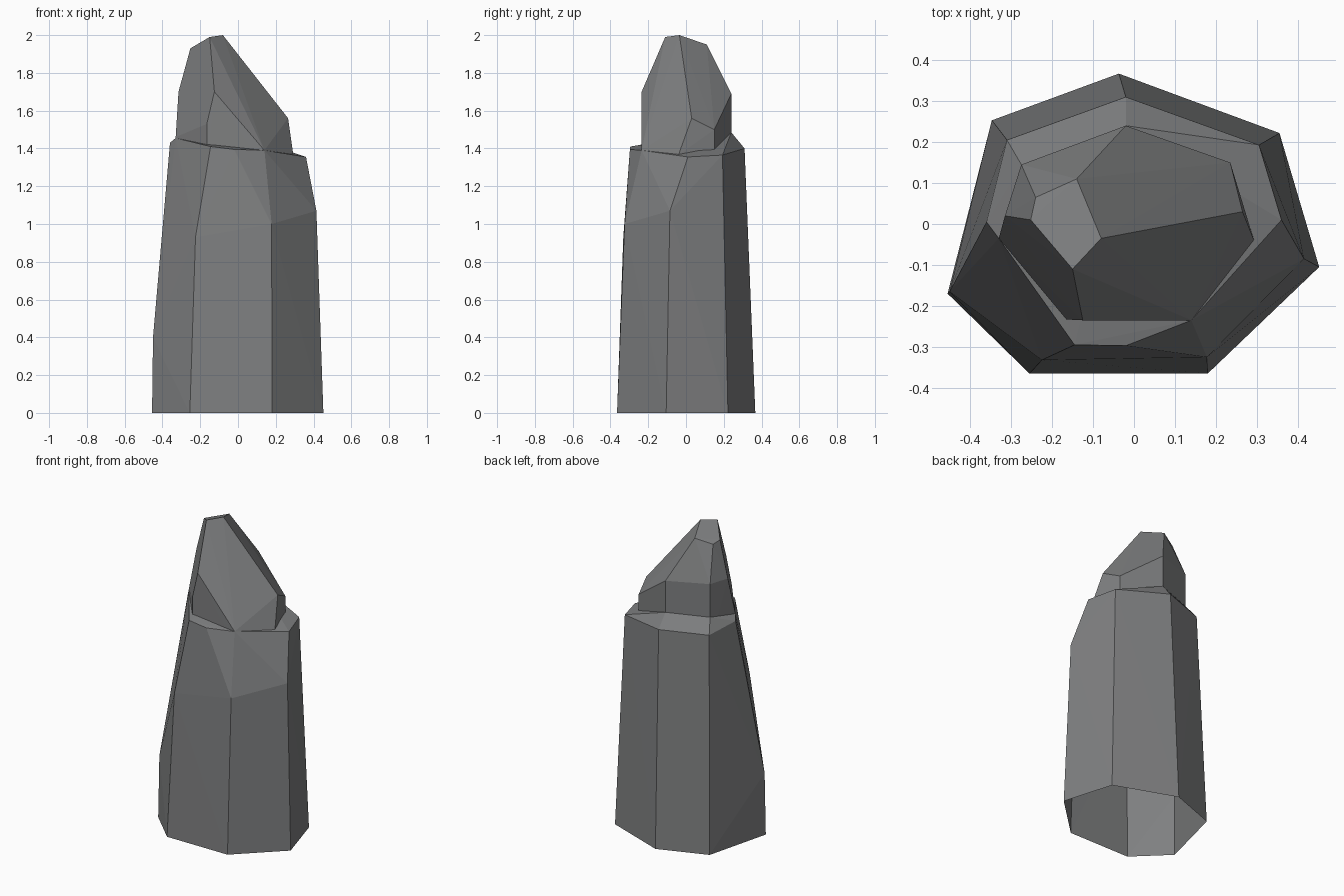
import bpy, bmesh

if "Cube" in bpy.data.objects:
    bpy.data.objects.remove(bpy.data.objects["Cube"])

stone = bpy.data.materials.new("grey stone")
stone.diffuse_color = (0.21, 0.214, 0.218, 1)
stone.use_nodes = True
stone.node_tree.nodes["Principled BSDF"].inputs["Base Color"].default_value = stone.diffuse_color


def faceted_block(name, points):
    """Chiselled convex stone block around a few corner points."""
    bm = bmesh.new()
    verts = [bm.verts.new(p) for p in points]
    res = bmesh.ops.convex_hull(bm, input=verts)
    loose = [v for v in bm.verts if not v.link_faces]
    bmesh.ops.delete(bm, geom=loose, context='VERTS')
    bmesh.ops.recalc_face_normals(bm, faces=bm.faces)
    mesh = bpy.data.meshes.new(name)
    bm.to_mesh(mesh)
    bm.free()
    mesh.materials.append(stone)
    obj = bpy.data.objects.new(name, mesh)
    bpy.context.collection.objects.link(obj)
    return obj


# lower column: seven-sided foot, chipped shoulders, sloping ledge
foot = [(-.455, -.17), (-.255, -.365), (.18, -.365), (.452, -.105),
        (.355, .222), (-.037, .367), (-.347, .253)]
shoulder = [(-.45, -.165, .4), (-.225, -.332, .93), (.178, -.325, 1.0), (.415, -.085, 1.07)]
rim = [(-.36, .005, 1.43), (-.145, -.295, 1.41), (-.02, -.297, 1.395), (.14, -.235, 1.39),
       (.36, .01, 1.355), (.305, .193, 1.365), (-.02, .31, 1.40), (-.31, .205, 1.40)]
ledge = [(-.33, -.035, 1.455), (-.165, -.23, 1.42), (.235, .15, 1.375),
         (-.02, .24, 1.485), (-.275, .145, 1.485)]
column = faceted_block("stone_pillar", [(x, y, 0) for x, y in foot] + shoulder + rim + ledge)

# upper spire: straight sides, belly ring, slanted crown
spire_foot = [(-.165, -.232), (.14, -.235), (.293, -.04), (.235, .15),
              (-.02, .24), (-.275, .145), (-.33, -.035)]
belly = [(-.165, -.233, 1.53), (-.125, -.235, 1.70), (.14, -.235, 1.39), (.293, -.04, 1.365),
         (.265, .03, 1.56), (.235, .15, 1.50), (-.02, .24, 1.69), (-.275, .145, 1.70),
         (-.315, .02, 1.70), (-.33, -.035, 1.46)]
crown = [(-.08, -.035, 2.0), (-.15, -.11, 1.99), (-.252, .01, 1.93),
         (-.24, .065, 1.92), (-.14, .11, 1.95)]
spire = faceted_block("spire", [(x, y, 1.3) for x, y in spire_foot] + belly + crown)

# fuse both into one skin
mod = column.modifiers.new("fuse", 'BOOLEAN')
mod.operation = 'UNION'
mod.solver = 'EXACT'
mod.object = spire
bpy.context.view_layer.objects.active = column
bpy.ops.object.modifier_apply(modifier=mod.name)
bpy.data.objects.remove(spire)

# open underside
bm = bmesh.new()
bm.from_mesh(column.data)
bm.normal_update()
under = [f for f in bm.faces if all(v.co.z < .001 for v in f.verts)]
bmesh.ops.delete(bm, geom=under, context='FACES')
for f in bm.faces:
    f.smooth = False
    f.material_index = 0
bm.to_mesh(column.data)
bm.free()
